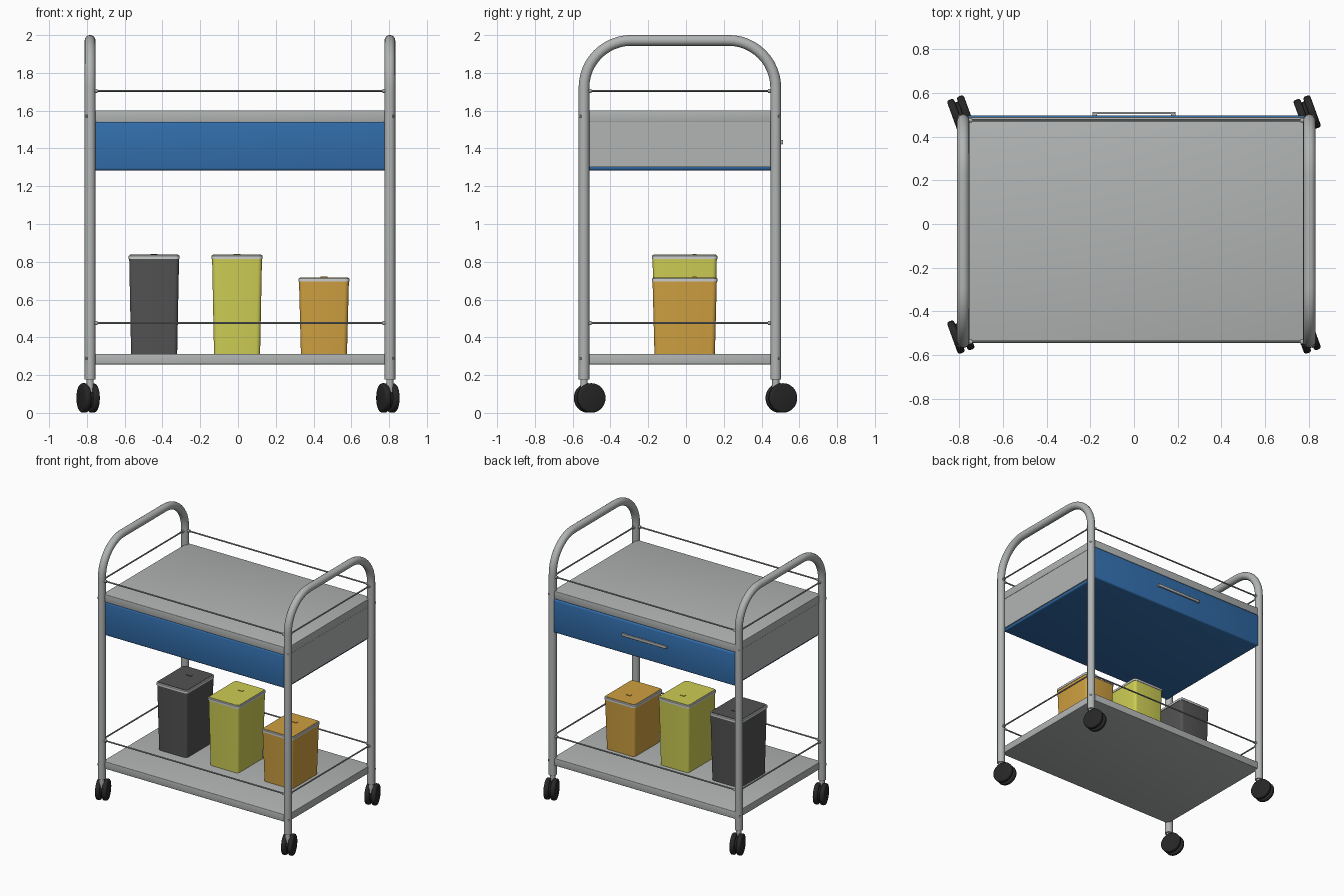
import bpy, bmesh, math
from mathutils import Vector, Matrix

if "Cube" in bpy.data.objects:
    bpy.data.objects.remove(bpy.data.objects["Cube"])

def mat(name, r, g, b):
    m = bpy.data.materials.new(name)
    m.diffuse_color = (r, g, b, 1)
    m.use_nodes = True
    m.node_tree.nodes["Principled BSDF"].inputs["Base Color"].default_value = m.diffuse_color
    return m

GREY = mat("grey_metal", .44, .46, .455)
RAIL = mat("rail_grey", .30, .31, .31)
BLUE = mat("blue", .032, .155, .41)
BLACK = mat("black_rubber", .02, .02, .02)
DARK = mat("charcoal", .085, .085, .085)
YELLOW = mat("yellow", .61, .61, .09)
ORANGE = mat("orange", .62, .35, .052)
RIM = mat("light_grey", .60, .61, .61)

CX, CY = .0105, -.0325          # centre of the frame
PX, PY = .7935, .5075           # post offsets from that centre

def finish(ob, m):
    ob.data.materials.clear()
    ob.data.materials.append(m)
    bpy.ops.object.select_all(action='DESELECT')
    ob.select_set(True)
    bpy.context.view_layer.objects.active = ob
    bpy.ops.object.shade_smooth_by_angle(angle=math.radians(35))
    return ob

def from_bm(name, bm, m):
    bmesh.ops.recalc_face_normals(bm, faces=bm.faces)
    me = bpy.data.meshes.new(name)
    bm.to_mesh(me)
    bm.free()
    ob = bpy.data.objects.new(name, me)
    bpy.context.collection.objects.link(ob)
    return finish(ob, m)

def box(name, lo, hi, m, bevel=0):
    bm = bmesh.new()
    bmesh.ops.create_cube(bm, size=1)
    lo, hi = Vector(lo), Vector(hi)
    for v in bm.verts:
        v.co = (lo + hi) / 2 + v.co * (hi - lo)
    if bevel:
        bmesh.ops.bevel(bm, geom=bm.edges[:], offset=bevel, segments=3, profile=.5, affect='EDGES')
    return from_bm(name, bm, m)

def rod(name, a, b, r, m, bevel=0, seg=16):
    a, b = Vector(a), Vector(b)
    d = b - a
    bm = bmesh.new()
    bmesh.ops.create_cone(bm, cap_ends=True, segments=seg, radius1=r, radius2=r, depth=d.length)
    if bevel:
        rims = [e for e in bm.edges if abs(e.verts[0].co.z - e.verts[1].co.z) < 1e-5]
        bmesh.ops.bevel(bm, geom=rims, offset=bevel, segments=3, profile=.5, affect='EDGES')
    q = d.to_track_quat('Z', 'Y').to_matrix().to_4x4()
    bm.transform(Matrix.Translation((a + b) / 2) @ q)
    return from_bm(name, bm, m)

def loft(name, centre, rings, m, r=.022):
    """Stack of rounded rectangles (half x, half y, z)."""
    bm = bmesh.new()
    loops = []
    for hx, hy, z in rings:
        loop = []
        for k, (sx, sy) in enumerate([(1, 1), (-1, 1), (-1, -1), (1, -1)]):
            for i in range(5):
                t = math.pi / 2 * (k + i / 4)
                loop.append(bm.verts.new((centre[0] + sx * (hx - r) + r * math.cos(t),
                                          centre[1] + sy * (hy - r) + r * math.sin(t), z)))
        loops.append(loop)
    for a, b in zip(loops, loops[1:]):
        for i in range(len(a)):
            j = (i + 1) % len(a)
            bm.faces.new((a[i], a[j], b[j], b[i]))
    bm.faces.new(loops[0])
    bm.faces.new(loops[-1])
    return from_bm(name, bm, m)

# Bent tube frames, one per side
for side, s in (("left", -1), ("right", 1)):
    R, top = .25, 1.972
    pts = [(-PY, .177)]
    for k in range(13):
        t = math.pi / 2 * k / 12
        pts.append((-PY + R - R * math.cos(t), top - R + R * math.sin(t)))
    pts += [(-y, z) for y, z in reversed(pts)]
    cu = bpy.data.curves.new(side + "_frame", 'CURVE')
    cu.dimensions = '3D'
    cu.bevel_depth, cu.bevel_resolution, cu.use_fill_caps = .0285, 6, True
    sp = cu.splines.new('POLY')
    sp.points.add(len(pts) - 1)
    for p, (y, z) in zip(sp.points, pts):
        p.co = (CX + s * PX, CY + y, z, 1)
    ob = bpy.data.objects.new(side + "_frame", cu)
    bpy.context.collection.objects.link(ob)
    bpy.ops.object.select_all(action='DESELECT')
    ob.select_set(True)
    bpy.context.view_layer.objects.active = ob
    bpy.ops.object.convert(target='MESH')
    finish(bpy.context.object, GREY)

# Shelves
SX = .785
for name, z0, z1 in (("lower_shelf", .257, .313), ("upper_shelf", 1.542, 1.602)):
    box(name, (CX - SX, -.54, z0), (CX + SX, .49, z1), GREY, .004)

# Drawer with grey side panels and a handle on the back
box("drawer", (CX - .775, -.538, 1.284), (CX + .775, .497, 1.541), BLUE, .012)
for side, s in (("left", -1), ("right", 1)):
    x0, x1 = sorted((CX + s * .76, CX + s * .783))
    box(side + "_drawer_panel", (x0, -.53, 1.302), (x1, .485, 1.542), GREY)
box("drawer_handle", (-.19, .503, 1.422), (.19, .514, 1.444), GREY, .003)
for s in (-1, 1):
    box("handle_foot", (s * .18 - .01, .49, 1.424), (s * .18 + .01, .508, 1.442), GREY)

# Guard rails with end ferrules, around both shelves
for z in (.475, 1.705):
    for s in (-1, 1):
        x, y = CX + s * PX, CY + s * PY
        for a, b in (((CX - PX, y, z), (CX + PX, y, z)), ((x, CY - PY, z), (x, CY + PY, z))):
            rod("guard_rail", a, b, .0055, RAIL, seg=10)
            d = (Vector(b) - Vector(a)).normalized()
            for p, e in ((Vector(a), d), (Vector(b), -d)):
                rod("rail_ferrule", p + e * .02, p + e * .04, .011, GREY, seg=12)

# Casters and screws at each post
turn = math.radians(20)
axis = Vector((math.cos(turn), math.sin(turn), 0))
for sx in (-1, 1):
    for sy in (-1, 1):
        px, py = CX + sx * PX, CY + sy * PY
        c = Vector((px - .0105, py + .03, .079))
        for w in (-1, 1):
            rod("caster_wheel", c + axis * w * .007, c + axis * w * .041, .078, BLACK, .011, 32)
        rod("caster_hub", c - axis * .01, c + axis * .01, .058, BLACK, 0, 24)
        rod("caster_stem", (px, py, .11), (px, py, .185), .019, GREY)
        out = Vector((sx, sy, 0)).normalized()
        for z in (.288, 1.57):
            p = Vector((px, py, z))
            rod("screw", p + out * .02, p + out * .031, .009, RAIL, seg=10)

# Lidded bins on the lower shelf
for name, x, top, m in (("charcoal_bin", -.444, .835, DARK), ("yellow_bin", -.005, .835, YELLOW),
                        ("orange_bin", .455, .715, ORANGE)):
    c = (x, -.007)
    loft(name, c, [(.122, .160, .313), (.132, .170, top - .018)], m)
    loft(name + "_rim", c, [(.135, .173, top - .02), (.135, .173, top - .004), (.131, .169, top)], RIM)
    loft(name + "_lid", c, [(.127, .165, top - .01), (.127, .165, top + .003)], m)
    box(name + "_lid_tab", (x - .018, .035, top), (x + .018, .055, top + .007), m)
